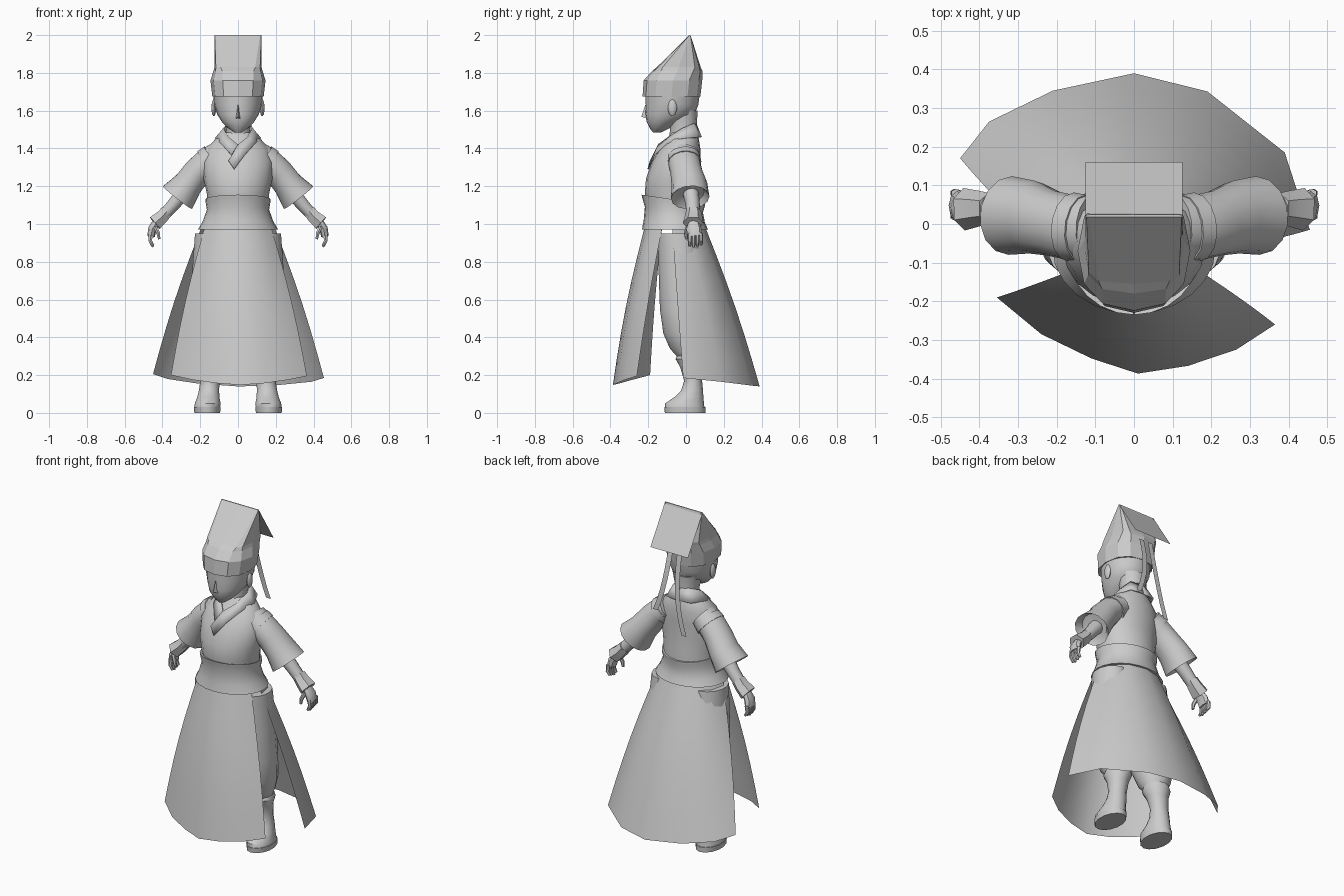
import bpy, bmesh, math
from mathutils import Vector

if "Cube" in bpy.data.objects:
    bpy.data.objects.remove(bpy.data.objects["Cube"])

grey = bpy.data.materials.new("plain_grey")
grey.use_nodes = True
grey.diffuse_color = (0.6, 0.6, 0.6, 1)
grey.node_tree.nodes["Principled BSDF"].inputs["Base Color"].default_value = (0.6, 0.6, 0.6, 1)


def skin(name, rings, closed=True, smooth=40, thick=0):
    """Bridge rows of points into one surface."""
    bm = bmesh.new()
    rows = [[bm.verts.new(p) for p in r] for r in rings]
    n = len(rows[0])
    for a, b in zip(rows, rows[1:]):
        for i in range(n if closed else n - 1):
            j = (i + 1) % n
            bm.faces.new((a[i], a[j], b[j], b[i]))
    if closed:
        bm.faces.new(rows[0])
        bm.faces.new(rows[-1])
    bmesh.ops.recalc_face_normals(bm, faces=bm.faces)
    mesh = bpy.data.meshes.new(name)
    bm.to_mesh(mesh)
    bm.free()
    mesh.materials.append(grey)
    ob = bpy.data.objects.new(name, mesh)
    bpy.context.collection.objects.link(ob)
    if smooth:
        bpy.ops.object.select_all(action='DESELECT')
        ob.select_set(True)
        bpy.context.view_layer.objects.active = ob
        bpy.ops.object.shade_smooth_by_angle(angle=math.radians(smooth))
    if thick:
        mod = ob.modifiers.new("thickness", 'SOLIDIFY')
        mod.thickness = thick
        mod.offset = 0
    return ob


def power(v, p):
    return math.copysign(abs(v) ** p, v) if abs(v) > 1e-6 else 0


def loft(name, levels, n=16, cx=0, lean=0, tilt=0, **kw):
    """Stack of rings (z, half width, front y, back y[, squareness]);
    lean shifts higher rings sideways, tilt drops their backs."""
    rings = []
    for z, rx, y0, y1, *q in levels:
        e = q[0] if q else 1
        up = z - levels[0][0]
        ring = []
        for i in range(n):
            t = math.tau * i / n
            y = (y0 + y1) / 2 - (y1 - y0) / 2 * power(math.cos(t), e)
            ring.append((cx + lean * up + rx * power(math.sin(t), e), y, z - tilt * up * (y - y0)))
        rings.append(ring)
    return skin(name, rings, **kw)


def limb(name, nodes, side=1, n=10, **kw):
    """Tube along nodes (x, y, z, half size in y, half size across)."""
    pts = [Vector(k[:3]) for k in nodes]
    whole = (pts[-1] - pts[0]).normalized()
    rings = []
    for i, k in enumerate(nodes):
        d = pts[min(i + 1, len(pts) - 1)] - pts[max(i - 1, 0)]
        d = d.normalized() if d.dot(whole) > 0.001 else whole
        v = Vector((0, 1, 0))
        v = (v - d * v.dot(d)).normalized()
        u = d.cross(v)
        ring = [pts[i] + v * k[3] * math.cos(t) + u * k[4] * math.sin(t)
                for t in (math.tau * j / n for j in range(n))]
        rings.append([(q.x * side, q.y, q.z) for q in ring])
    return skin(name, rings, **kw)


def ball(name, at, size):
    levels = [(at[2] + size[2] * math.sin(a), size[0] * math.cos(a),
               at[1] - size[1] * math.cos(a), at[1] + size[1] * math.cos(a))
              for a in (math.radians(d) for d in range(-80, 81, 32))]
    return loft(name, levels, n=8, cx=at[0])


# head, nose and neck
loft("head", [(1.485, .02, -.175, -.13), (1.505, .05, -.19, -.09), (1.54, .085, -.208, -.04),
              (1.58, .11, -.215, .045), (1.63, .127, -.213, .065), (1.7, .133, -.215, .075)], n=20)
skin("nose", [[(-.014, -.205, 1.558), (0, -.236, 1.568), (.014, -.205, 1.558)],
              [(-.006, -.205, 1.63), (0, -.216, 1.63), (.006, -.205, 1.63)]], smooth=80)
loft("neck", [(1.42, .075, -.09, .065), (1.5, .062, -.085, .055), (1.6, .085, -.09, .062)], n=12)

# folded hat: faceted band rising to a ridge, with a flap behind
loft("hat_band", [(1.675, .136, -.23, .076, .85), (1.76, .146, -.224, .086, .85),
                  (1.81, .13, -.18, .087, .65)], n=12, smooth=0)
loft("hat_crown", [(1.81, .13, -.18, .087, .65), (1.83, .125, -.155, .078, .45),
                   (2.0, .125, .018, .024, .1)], n=12, smooth=0)
skin("hat_flap", [[(-.125, .02, 2), (.125, .02, 2)], [(-.125, .16, 1.78), (.125, .16, 1.78)]],
     closed=False, smooth=0)

# torso and sash
loft("torso", [(1.07, .16, -.2, .088), (1.16, .165, -.218, .085), (1.24, .182, -.212, .075),
               (1.33, .187, -.18, .078), (1.4, .165, -.14, .076), (1.45, .12, -.1, .068),
               (1.485, .075, -.08, .055)], n=20)
loft("sash", [(.972, .212, -.233, .116), (1.02, .187, -.224, .1), (1.09, .165, -.218, .09),
              (1.14, .172, -.232, .1), (1.155, .172, -.235, .1), (1.145, .155, -.21, .08)],
     n=24, tilt=.8)

# crossed collar, the left band lying over the right one
inner = [(0, .05, 1.535), (.055, .035, 1.53), (.075, -.02, 1.505), (.05, -.09, 1.46),
         (0, -.145, 1.42), (-.05, -.187, 1.335)]
outer = [(0, .08, 1.46), (.08, .068, 1.46), (.12, -.02, 1.452), (.09, -.1, 1.425),
         (.035, -.168, 1.365), (-.02, -.2, 1.29)]
for side, name, count in ((1, "collar_left", 6), (-1, "collar_right", 5)):
    skin(name, [[(x * side, y, z) for x, y, z in row[:count]] for row in (inner, outer)],
         closed=False, smooth=60, thick=.008)


def panel(name, sweep, facing, hem, steps=6):
    """Skirt sheet from the waist arc to the hem points."""
    n = len(hem)
    rows = []
    for s in range(steps + 1):
        t = s / steps
        row = []
        for i, h in enumerate(hem):
            a = math.radians(-sweep + 2 * sweep * i / (n - 1))
            top = Vector((.197 * math.sin(a), -.058 + facing * .163 * math.cos(a), .976))
            bow = Vector((math.sin(a), facing * math.cos(a), 0)) * .014 * math.sin(math.pi * t)
            row.append(top.lerp(Vector(h), t) + bow)
        rows.append(row)
    skin(name, rows, closed=False, smooth=60)


# split skirt
panel("skirt_front", 65, -1, [(-.355, -.19, .2), (-.24, -.285, .175), (-.11, -.348, .157),
                              (.01, -.387, .148), (.14, -.367, .157), (.265, -.325, .175),
                              (.365, -.26, .195)])
panel("skirt_back", 95, 1, [(-.45, .17, .205), (-.375, .265, .18), (-.21, .345, .155),
                            (0, .39, .14), (.19, .343, .145), (.39, .185, .165),
                            (.455, -.015, .185)])

for side, tag in ((1, "left"), (-1, "right")):
    ball("ear_" + tag, (side * .128, -.072, 1.615), (.013, .024, .045))

    # wide sleeve with a hollow mouth, and a shoulder edge of the vest
    limb("sleeve_" + tag, [(.11, -.012, 1.365, .085, .07), (.16, -.01, 1.33, .085, .075),
                           (.215, .002, 1.275, .085, .078), (.265, .018, 1.21, .095, .08),
                           (.32, .022, 1.14, .102, .1), (.3, .022, 1.165, .075, .075)],
         side, n=14)
    limb("shoulder_trim_" + tag, [(.13, -.012, 1.352, .088, .077),
                                  (.162, -.008, 1.325, .09, .082)], side, n=14)

    # forearm, cuff and hand
    limb("forearm_" + tag, [(.26, .02, 1.2, .045, .045), (.34, .035, 1.105, .038, .036),
                            (.425, .04, 1.01, .034, .03)], side)
    limb("cuff_" + tag, [(.375, .04, 1.07, .04, .037), (.4, .04, 1.04, .046, .04),
                         (.44, .038, 1.005, .055, .046)], side, n=6, smooth=30)
    limb("palm_" + tag, [(.43, .04, 1.01, .028, .022), (.453, .042, .975, .04, .023),
                         (.46, .048, .935, .038, .02)], side, n=8)
    for f in range(4):
        y = .02 + f * .02
        limb(f"finger_{f + 1}_{tag}", [(.461, y, .95, .011, .013), (.465, y, .912, .011, .011),
                                       (.45, y, .878 + .006 * abs(f - 1), .008, .007)],
             side, n=6)
    limb("thumb_" + tag, [(.437, .01, .985, .012, .012), (.422, .0, .95, .011, .011),
                          (.417, .002, .92, .007, .007)], side, n=6)

    # baggy trousers and boots
    loft("trouser_" + tag, [(.95, .095, -.15, .07), (.75, .11, -.145, .09), (.55, .12, -.138, .1),
                            (.42, .115, -.12, .105), (.34, .09, -.085, .1), (.29, .065, -.04, .085)],
         n=14, cx=side * .135)
    loft("boot_" + tag, [(.025, .07, -.112, .098), (.05, .07, -.11, .095), (.085, .06, -.06, .092),
                         (.12, .055, -.025, .09), (.17, .052, -.01, .085), (.24, .06, -.03, .09),
                         (.285, .078, -.055, .105), (.31, .07, -.045, .1)],
         n=14, cx=side * .163, lean=side * -.1)
    loft("sole_" + tag, [(0, .07, -.112, .102), (.03, .073, -.115, .103)], n=14, cx=side * .163)

    # ribbon hanging behind the hat
    end = 1.41 if side > 0 else 1.3
    rows = []
    for i in range(7):
        t = i / 6
        x = side * (.03 + .065 * t ** 2.5)
        y = .1 + .055 * t + .015 * math.sin(math.pi * t)
        z = 1.78 + (end - 1.78) * t
        rows.append([(x - .016, y, z), (x + .016, y, z)])
    skin("ribbon_" + tag, rows, closed=False)
